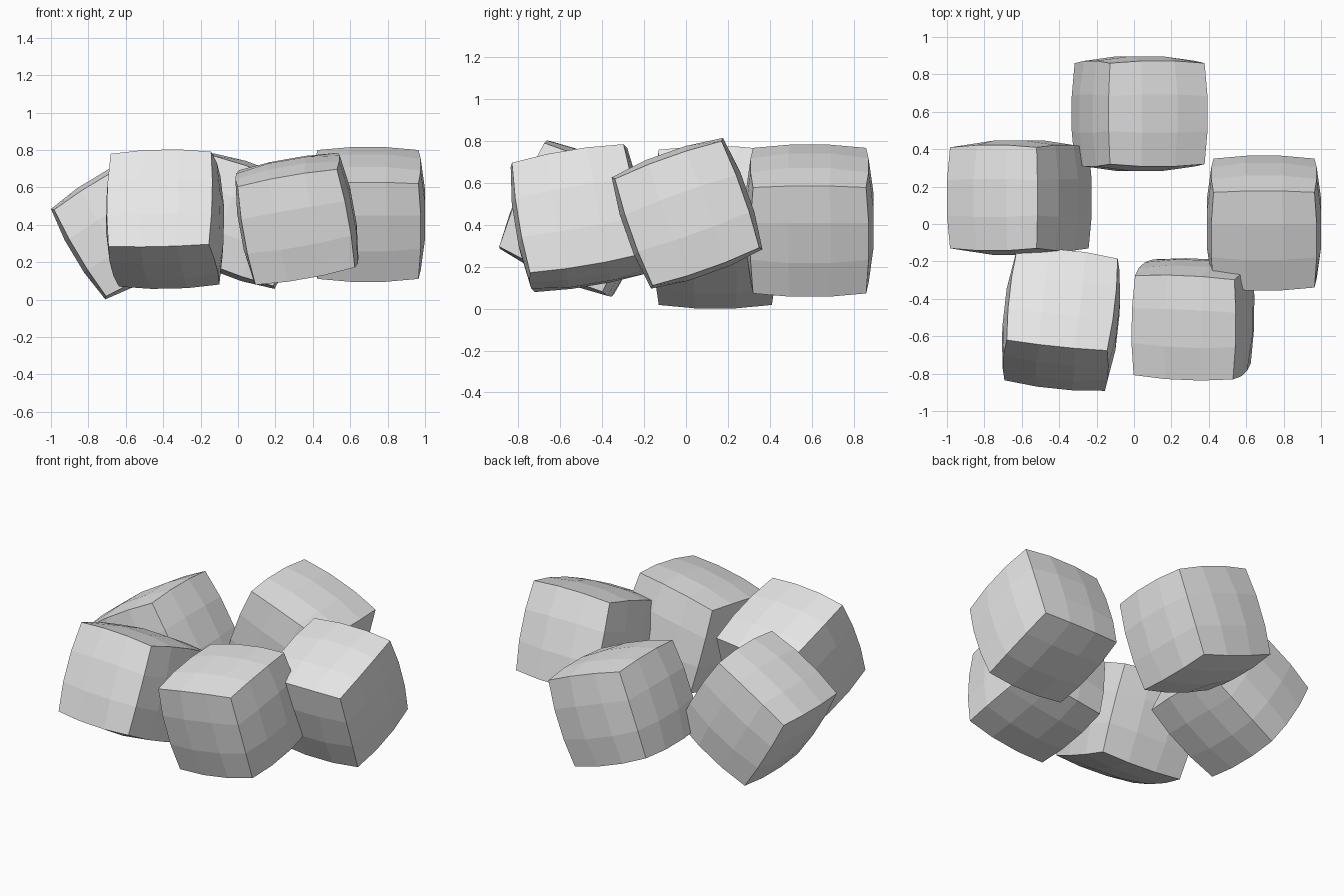
import bpy
import bmesh
from math import radians

if "Cube" in bpy.data.objects:
    bpy.data.objects.remove(bpy.data.objects["Cube"], do_unlink=True)

# Single pale grey material
grey = bpy.data.materials.new("pale_grey")
grey.use_nodes = True
colour = (0.8, 0.8, 0.8, 1)
grey.diffuse_color = colour
grey.node_tree.nodes["Principled BSDF"].inputs["Base Color"].default_value = colour

HALF = 0.27  # half the distance between neighbouring corners


def puffed_block_mesh():
    """Cube with a 3 x 3 grid on each side, partly rounded towards a sphere."""
    bm = bmesh.new()
    bmesh.ops.create_cube(bm, size=2)
    bmesh.ops.subdivide_edges(bm, edges=bm.edges[:], cuts=2, use_grid_fill=True)
    for v in bm.verts:
        v.co *= HALF * (0.769 + 0.4 / v.co.length)
    bmesh.ops.recalc_face_normals(bm, faces=bm.faces[:])
    mesh = bpy.data.meshes.new("puffed_block")
    bm.to_mesh(mesh)
    bm.free()
    mesh.materials.append(grey)
    return mesh


# Ring of tumbled blocks: name, centre, rotation in degrees
blocks = [
    ("left_block", (0.695, 0.005, 0.455), (19.5, 0, 0)),
    ("back_block", (0.03, 0.59, 0.42), (0, 20.5, 0)),
    ("right_block", (-0.613, 0.14, 0.388), (0, -31, 0)),
    ("front_right_block", (-0.39, -0.51, 0.43), (-23.5, -1.2, -6)),
    ("front_left_block", (0.315, -0.51, 0.432), (9.6, -9.9, -2.5)),
]

mesh = puffed_block_mesh()
for name, centre, turn in blocks:
    block = bpy.data.objects.new(name, mesh)
    block.location = centre
    block.rotation_euler = [radians(a) for a in turn]
    bpy.context.collection.objects.link(block)
